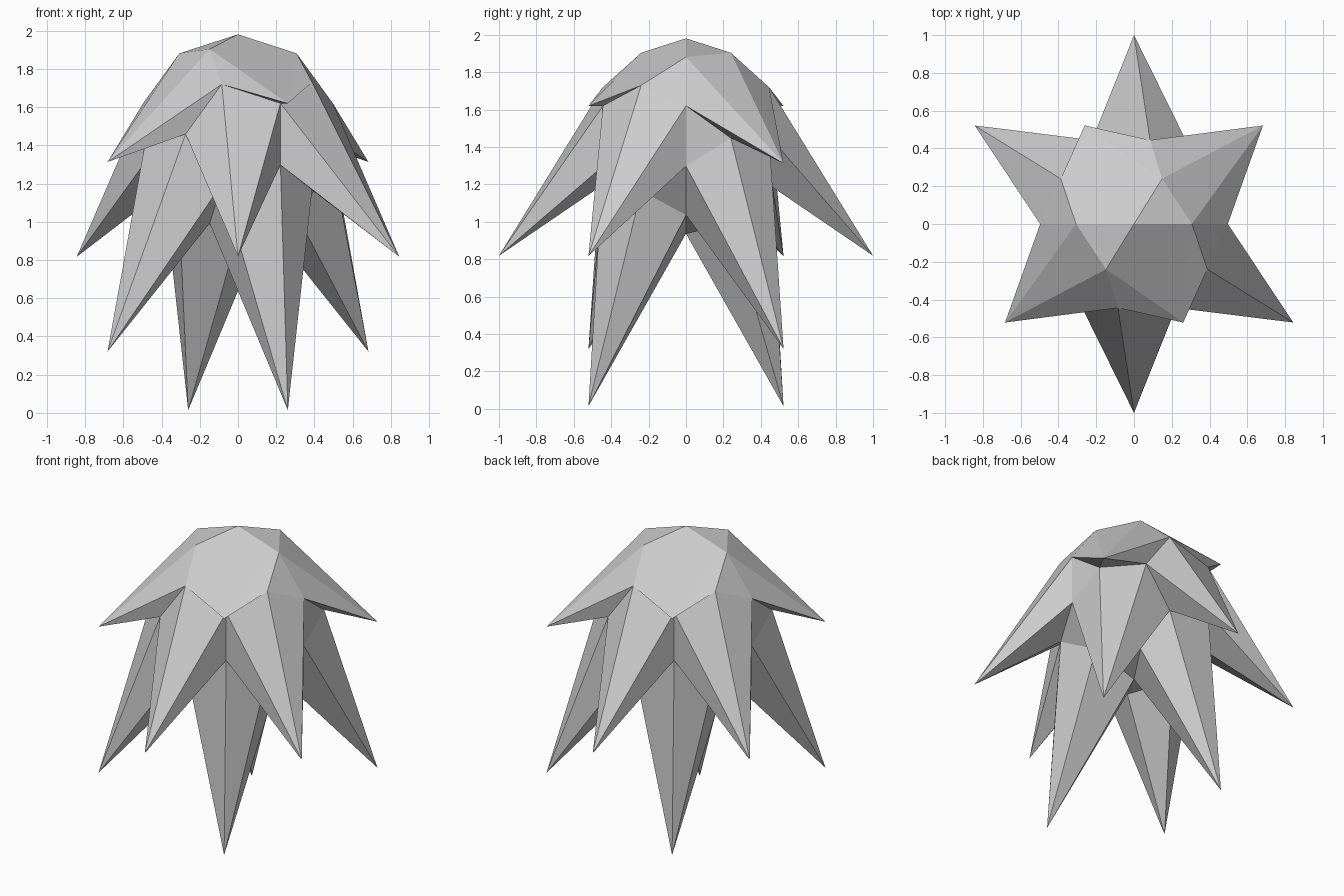
import bpy, bmesh, math
from mathutils import Matrix, Vector

if "Cube" in bpy.data.objects:
    bpy.data.objects.remove(bpy.data.objects["Cube"])

# (radius, centre height) for each kind of icosphere vertex
POLE_TIP = (1.0, 0.819)
RING_TIP = (0.992, 0.817)
VALLEY_CORNER = (0.536, 1.448)
VALLEY_MID = (0.522, 1.459)


def vertex_kind(height):
    h = abs(height)
    if h > 0.95:
        return POLE_TIP
    if 0.49 < h < 0.6:
        return RING_TIP
    if 0.4 < h < 0.49:
        return VALLEY_CORNER
    return VALLEY_MID


# Faceted ball: twelve vertices pulled out into drooping spikes
bm = bmesh.new()
bmesh.ops.create_icosphere(bm, subdivisions=2, radius=1.0)
lay_poles_along_y = Matrix.Rotation(-math.pi / 2, 3, 'X')
for v in bm.verts:
    radius, centre_z = vertex_kind(v.co.normalized().z)
    v.co = lay_poles_along_y @ v.co.normalized() * radius + Vector((0, 0, centre_z))

mesh = bpy.data.meshes.new("drooping_spiked_ball")
bm.to_mesh(mesh)
bm.free()
obj = bpy.data.objects.new("drooping_spiked_ball", mesh)
bpy.context.collection.objects.link(obj)
